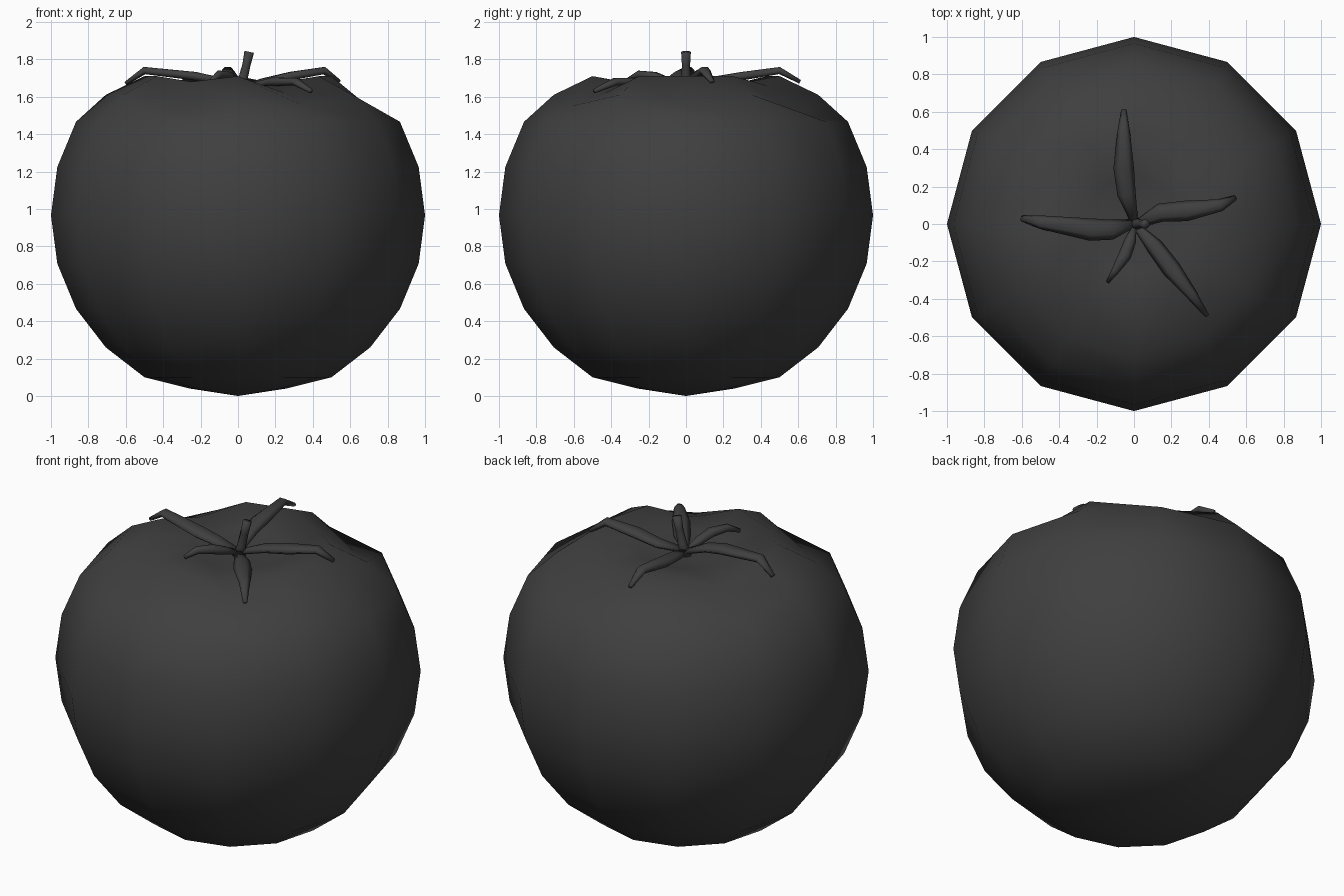
import bpy, bmesh, math
from mathutils import Vector

cube = bpy.data.objects.get("Cube")
if cube:
    bpy.data.objects.remove(cube, do_unlink=True)

charcoal = bpy.data.materials.new("charcoal")
charcoal.use_nodes = True
charcoal.diffuse_color = (0.05, 0.05, 0.05, 1)
charcoal.node_tree.nodes["Principled BSDF"].inputs["Base Color"].default_value = (0.05, 0.05, 0.05, 1)


def finish(bm, name):
    bmesh.ops.recalc_face_normals(bm, faces=bm.faces)
    for f in bm.faces:
        f.smooth = True
    mesh = bpy.data.meshes.new(name)
    bm.to_mesh(mesh)
    bm.free()
    mesh.materials.append(charcoal)
    ob = bpy.data.objects.new(name, mesh)
    bpy.context.collection.objects.link(ob)
    return ob


def tube(name, path, widths, heights, sides=6):
    """Closed tube through path points with elliptical sections."""
    bm = bmesh.new()
    pts = [Vector(p) for p in path]
    rings = []
    for i, p in enumerate(pts):
        along = (pts[min(i + 1, len(pts) - 1)] - pts[max(i - 1, 0)]).normalized()
        guide = Vector((0, 0, 1)) if abs(along.z) < 0.9 else Vector((0, 1, 0))
        side = along.cross(guide).normalized()
        up = side.cross(along)
        ring = []
        for k in range(sides):
            a = math.tau * k / sides
            ring.append(bm.verts.new(p + side * math.cos(a) * widths[i] + up * math.sin(a) * heights[i]))
        rings.append(ring)
    for a, b in zip(rings, rings[1:]):
        for k in range(sides):
            n = (k + 1) % sides
            bm.faces.new((a[k], a[n], b[n], b[k]))
    bm.faces.new(rings[0])
    bm.faces.new(rings[-1])
    return finish(bm, name)


# Fruit: twelve-sided sphere with flattened base, sunken crown and grooves
bm = bmesh.new()
bmesh.ops.create_uvsphere(bm, u_segments=12, v_segments=12, radius=1)
crown = [1.62, 1.66, 1.71, 1.61]      # pole outwards
base = [0.0, 0.04, 0.10, 0.26]
grooves = {0: (0.0, 0.07), 60: (0.05, 0.11), 150: (0.07, 0.07),
           240: (0.03, 0.09), 300: (0.09, 0.06)}
for v in bm.verts:
    r = math.hypot(v.co.x, v.co.y)
    ring = round(math.degrees(math.asin(min(r, 1))) / 15)
    angle = round(math.degrees(math.atan2(v.co.y, v.co.x))) % 360
    if ring > 3:
        v.co.z += 0.966
    elif v.co.z > 0:
        v.co.z = crown[ring]
        if ring > 1 and angle in grooves:
            v.co.z -= grooves[angle][ring - 2]
    else:
        v.co.z = base[ring]
finish(bm, "fruit_body")

# Calyx leaves: root, belly, bend and curled tip
leaves = {
    "back_leaf": ([(0, 0.02, 1.65), (-0.04, 0.16, 1.69), (-0.055, 0.3, 1.71),
                   (-0.055, 0.5, 1.74), (-0.055, 0.61, 1.68)], 0.055),
    "left_leaf": ([(0.02, 0, 1.65), (0.14, 0.06, 1.68), (0.28, 0.07, 1.71),
                   (0.46, 0.1, 1.74), (0.54, 0.14, 1.68)], 0.055),
    "front_left_leaf": ([(0.02, -0.02, 1.65), (0.11, -0.12, 1.66), (0.2, -0.24, 1.68),
                         (0.31, -0.38, 1.68), (0.39, -0.49, 1.63)], 0.05),
    "front_leaf": ([(0, -0.02, 1.65), (-0.02, -0.09, 1.68), (-0.05, -0.17, 1.71),
                    (-0.1, -0.25, 1.72), (-0.14, -0.31, 1.69)], 0.035),
    "right_leaf": ([(-0.01, 0, 1.65), (-0.12, -0.03, 1.69), (-0.23, -0.03, 1.71),
                    (-0.5, 0.01, 1.74), (-0.6, 0.03, 1.67)], 0.06),
}
for name, (path, w) in leaves.items():
    tube(name, path, [w * 0.4, w * 0.9, w, w * 0.6, w * 0.25],
         [0.015, 0.022, 0.026, 0.022, 0.012])

# Stem: leaning stub with a flared foot
stem_r = [0.04, 0.025, 0.022, 0.026]
tube("stem", [(0.005, 0, 1.61), (0.025, 0, 1.69), (0.045, 0, 1.77), (0.06, 0, 1.84)], stem_r, stem_r, 8)
